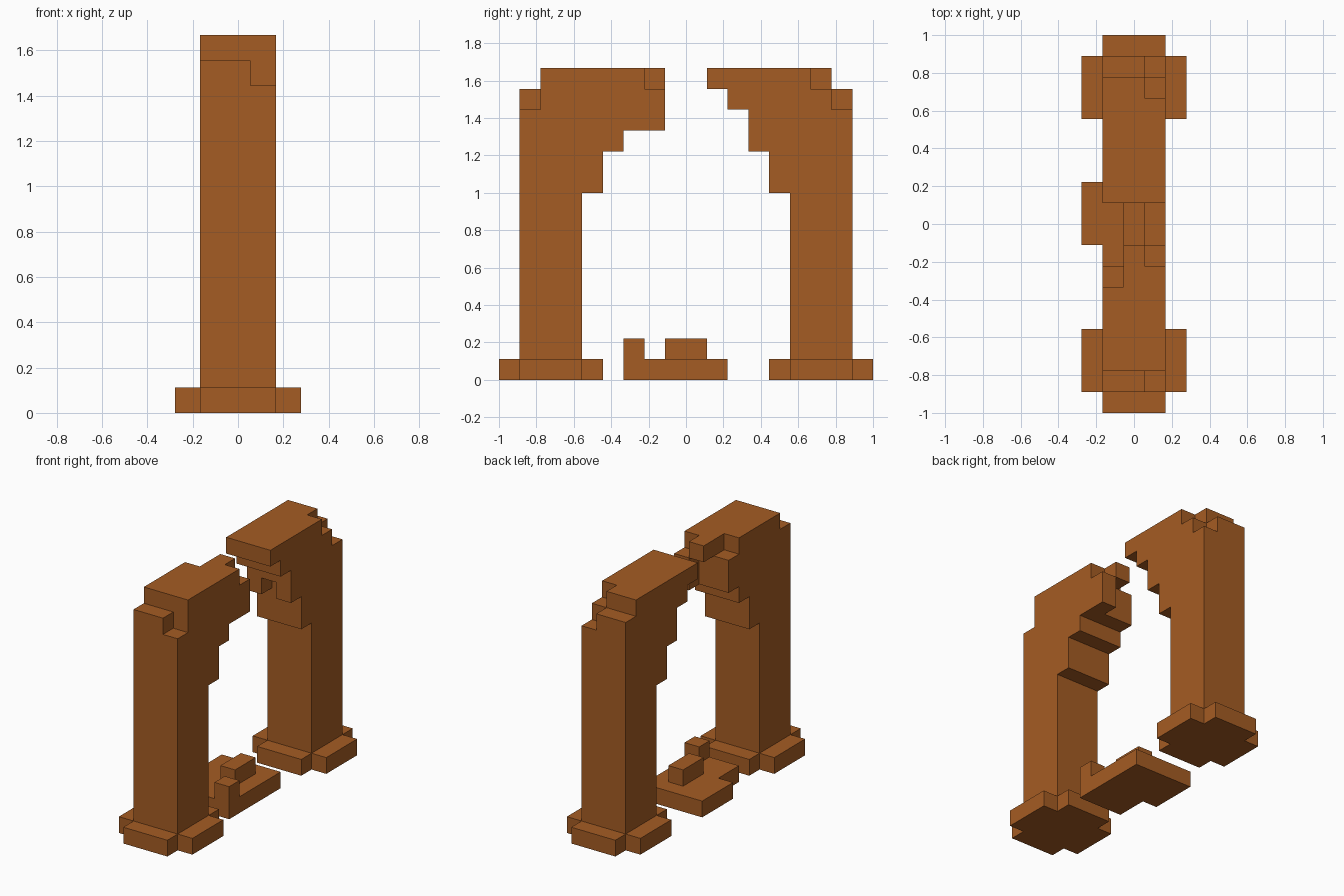
import bpy
import bmesh
from itertools import product
from mathutils import Vector

cube = bpy.data.objects.get("Cube")
if cube:
    bpy.data.objects.remove(cube, do_unlink=True)

U = 1 / 9  # edge of one block
BROWN = (0.376, 0.107, 0.017, 1)

brown = bpy.data.materials.new("brown")
brown.use_nodes = True
brown.diffuse_color = BROWN
brown.node_tree.nodes["Principled BSDF"].inputs["Base Color"].default_value = BROWN

# Block ranges across the width
FULL, WIDE = (-1, 2), (-2, 3)
RIGHT, MIDDLE, LEFT = (-1, 0), (0, 1), (1, 2)


def cells(x, y, z):
    return set(product(range(*x), range(*y), range(*z)))


def build(name, fills, carves=()):
    """Join block ranges, remove the carved ones and skin the outside."""
    solid = set().union(*(cells(*f) for f in fills))
    solid -= set().union(*(cells(*c) for c in carves))
    bm = bmesh.new()
    verts = {}

    def vert(p):
        key = tuple(round(2 * c) for c in p)
        if key not in verts:
            verts[key] = bm.verts.new(p * U)
        return verts[key]

    for cell in solid:
        centre = Vector(cell) + Vector((0, 0, 0.5))
        for axis, sign in product(range(3), (-1, 1)):
            n = Vector((0, 0, 0))
            n[axis] = sign
            if tuple(int(a + b) for a, b in zip(cell, n)) in solid:
                continue
            s = Vector((0, 0, 0))
            s[(axis + 1) % 3] = 1
            t = n.cross(s)
            mid = centre + n / 2
            # block rows start on whole numbers in depth, centred in width
            mid.y += 0.5
            ring = [mid + (s * a + t * b) / 2
                    for a, b in ((-1, -1), (1, -1), (1, 1), (-1, 1))]
            bm.faces.new([vert(p) for p in ring])
    # Merge coplanar block faces into clean flat ones
    bmesh.ops.dissolve_limit(bm, angle_limit=0.01, verts=bm.verts[:], edges=bm.edges[:])
    mesh = bpy.data.meshes.new(name)
    bm.to_mesh(mesh)
    bm.free()
    mesh.materials.append(brown)
    bpy.context.collection.objects.link(bpy.data.objects.new(name, mesh))


def plinth(y0, y1):
    return [(FULL, (y0 - 1, y1 + 1), (0, 1)), (WIDE, (y0, y1), (0, 1))]


# Front half of the broken arch: plinth, column, stepped arm
build("front_arch_half",
      plinth(-8, -5) + [
          (FULL, (-8, -5), (0, 14)),
          (FULL, (-7, -5), (14, 15)),
          (FULL, (-5, -4), (9, 15)),
          (FULL, (-4, -3), (11, 15)),
          (FULL, (-3, -1), (12, 15))],
      [(LEFT, (-8, -7), (13, 14)),
       (LEFT, (-2, -1), (14, 15)),
       (RIGHT, (-3, -1), (14, 15)),
       ((-1, 1), (-2, -1), (12, 14))])

# Rear half of the broken arch
build("rear_arch_half",
      plinth(5, 8) + [
          (FULL, (5, 8), (0, 14)),
          (FULL, (5, 7), (14, 15)),
          (FULL, (4, 5), (9, 15)),
          (FULL, (3, 4), (11, 15)),
          (FULL, (2, 3), (13, 15)),
          (FULL, (1, 2), (14, 15))],
      [(LEFT, (7, 8), (13, 14)),
       (LEFT, (6, 7), (14, 15)),
       (MIDDLE, (3, 4), (11, 12))])

# Fallen rubble between the columns
build("fallen_rubble", [
    (FULL, (-3, 2), (0, 1)),
    ((-2, -1), (-1, 2), (0, 1)),
    (LEFT, (-3, -2), (1, 2)),
    (MIDDLE, (-1, 1), (1, 2))])
